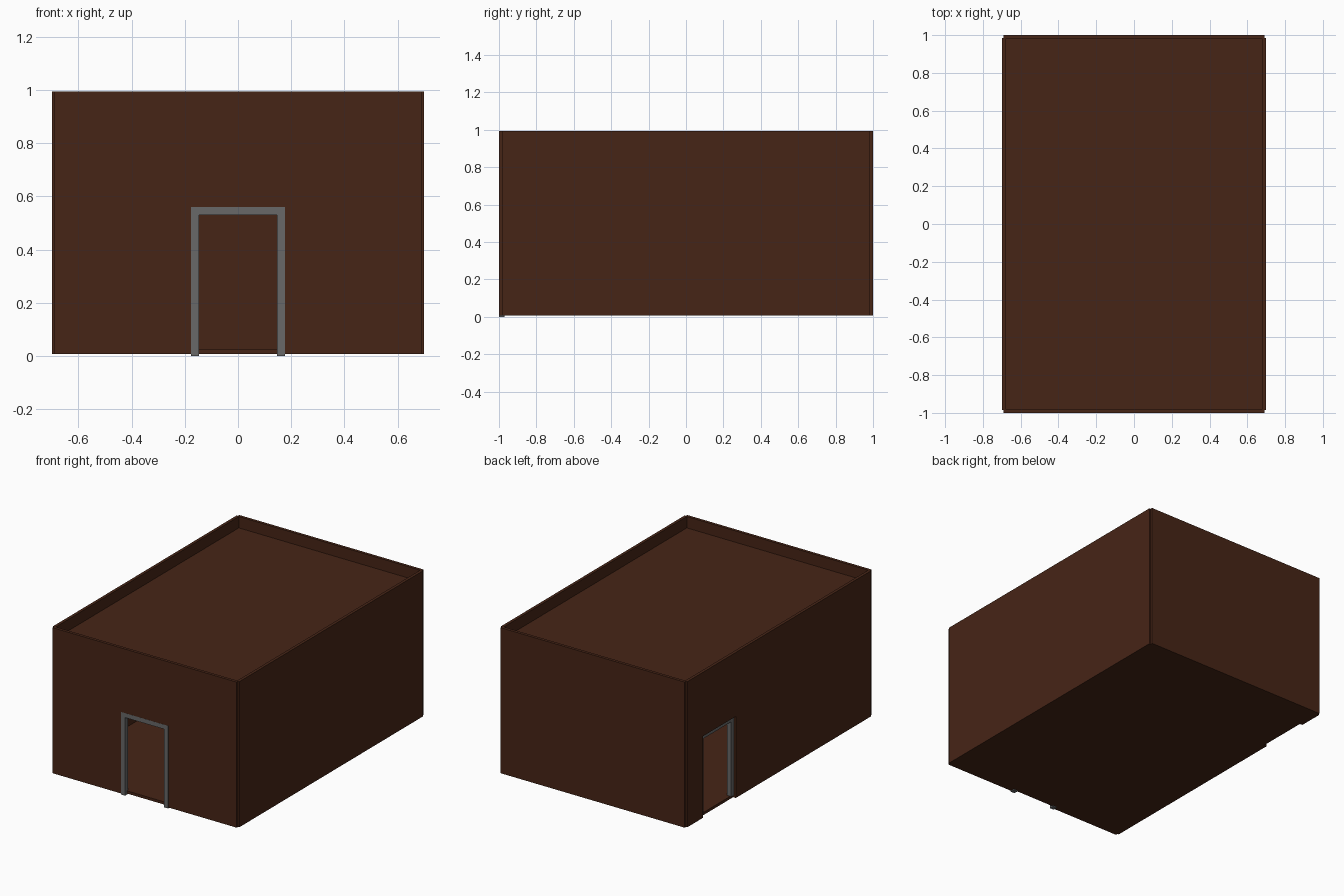
import bpy, bmesh
from mathutils import Matrix, Vector
from math import radians

if "Cube" in bpy.data.objects:
    bpy.data.objects.remove(bpy.data.objects["Cube"])

# Overall sizes
W, L = 0.70, 1.00            # half width, half length
Z0, Z1 = 0.007, 0.994        # wall bottom and top
T = 0.02                     # wall thickness
DOOR_W, DOOR_H, TRIM = 0.177, 0.56, 0.03


def material(name, rgb):
    m = bpy.data.materials.new(name)
    m.diffuse_color = (*rgb, 1)
    m.use_nodes = True
    m.node_tree.nodes["Principled BSDF"].inputs["Base Color"].default_value = m.diffuse_color
    return m


wood = material("brown_wood", (0.062, 0.018, 0.008))
metal = material("grey_metal", (0.14, 0.14, 0.14))


def slab(name, outline, depth, mat, matrix):
    """Extrude an upright x-z outline along +y, then place it."""
    bm = bmesh.new()
    face = bm.faces.new([bm.verts.new((x, 0, z)) for x, z in outline])
    ext = bmesh.ops.extrude_face_region(bm, geom=[face])
    moved = [v for v in ext["geom"] if isinstance(v, bmesh.types.BMVert)]
    bmesh.ops.translate(bm, verts=moved, vec=(0, depth, 0))
    bmesh.ops.recalc_face_normals(bm, faces=bm.faces)
    bmesh.ops.transform(bm, matrix=matrix, verts=bm.verts)
    mesh = bpy.data.meshes.new(name)
    bm.to_mesh(mesh)
    bm.free()
    mesh.materials.append(mat)
    ob = bpy.data.objects.new(name, mesh)
    bpy.context.collection.objects.link(ob)
    return ob


def rect(hw, z0, z1):
    return [(-hw, z0), (hw, z0), (hw, z1), (-hw, z1)]


def doorway(hw, z0, z1, centre):
    """Wall outline with a door gap open at the bottom."""
    a, b = centre - DOOR_W, centre + DOOR_W
    return [(-hw, z0), (a, z0), (a, DOOR_H), (b, DOOR_H), (b, z0),
            (hw, z0), (hw, z1), (-hw, z1)]


def frame(z0):
    o, i = DOOR_W, DOOR_W - TRIM
    return [(-o, z0), (-i, z0), (-i, DOOR_H - TRIM), (i, DOOR_H - TRIM),
            (i, z0), (o, z0), (o, DOOR_H), (-o, DOOR_H)]


def place(x, y, turn=0):
    return Matrix.Translation(Vector((x, y, 0))) @ Matrix.Rotation(radians(turn), 4, 'Z')


# Walls: front and left have doorways
SIDE_DOOR_Y = 0.643
slab("front_wall", doorway(W - 0.01, Z0, Z1, 0), T, wood, place(0, -L))
slab("back_wall", rect(W - 0.01, Z0, Z1), T, wood, place(0, L - T))
slab("right_wall", rect(L - 0.015, Z0, Z1), T, wood, place(W, 0, 90))
slab("left_wall", doorway(L - 0.015, Z0, Z1, -SIDE_DOOR_Y), T, wood, place(-W, 0, -90))

# Floor and sunken roof
slab("floor", rect(W - T, Z0, 0.025), 2 * (L - T), wood, place(0, -L + T))
slab("roof", rect(W - T, 0.897, 0.917), 2 * (L - T), wood, place(0, -L + T))

# Door frames: front one flush outside, side one set inward
slab("front_door_frame", frame(0), TRIM, metal, place(0, -L - 0.0005))
slab("side_door_frame", frame(0.02), TRIM, metal, place(-W + 0.015, SIDE_DOOR_Y, -90))
